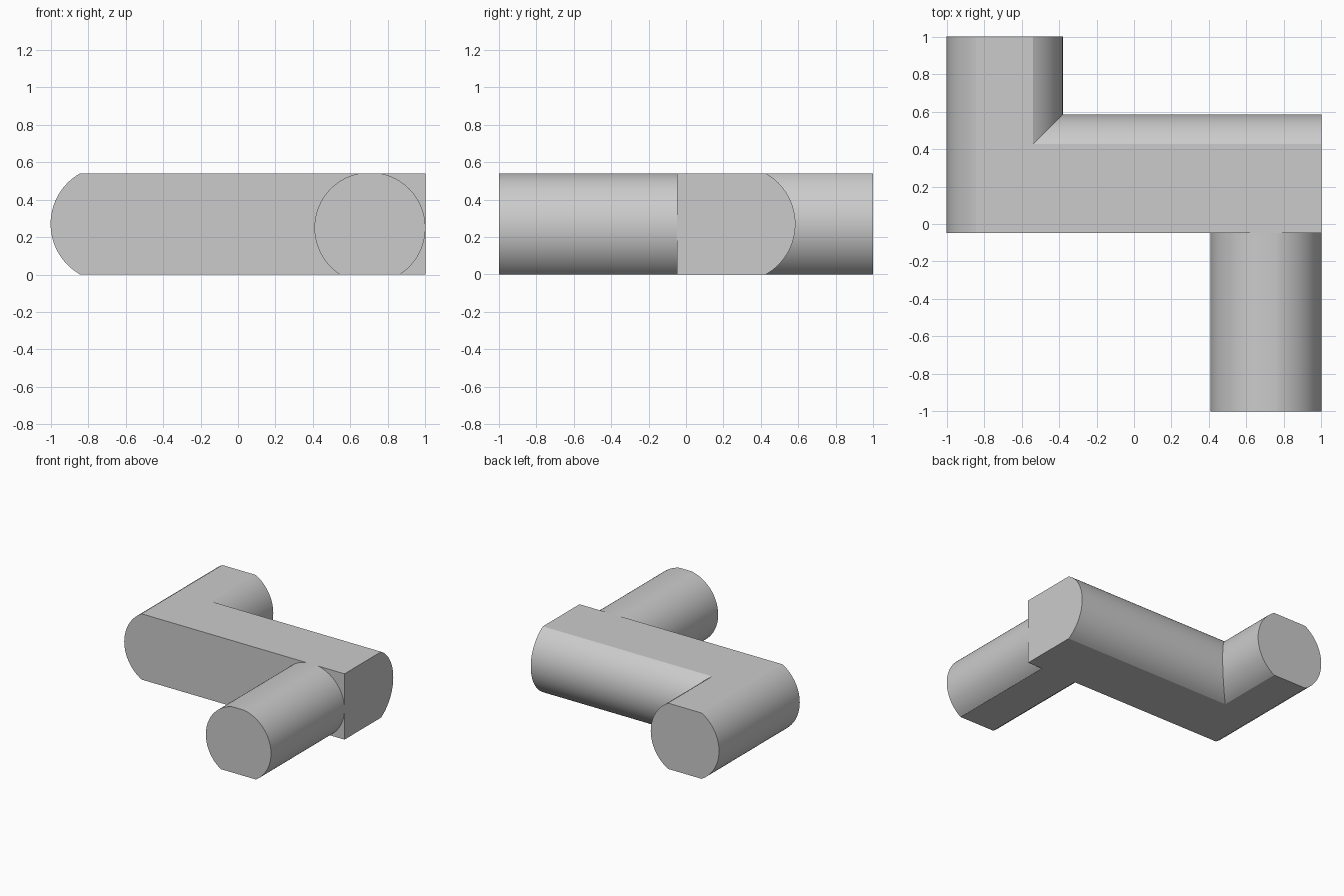
import bpy
import bmesh
import math
from mathutils import Vector

if "Cube" in bpy.data.objects:
    bpy.data.objects.remove(bpy.data.objects["Cube"], do_unlink=True)

HEIGHT = 0.54
FRONT = -0.047   # front face of the crossbar

grey = bpy.data.materials.new("plain_grey")
grey.use_nodes = True
colour = (0.6, 0.6, 0.6, 1)
grey.diffuse_color = colour
grey.node_tree.nodes["Principled BSDF"].inputs["Base Color"].default_value = colour


def arc(cu, cv, r, start, end, steps):
    """Points along a circular arc, angles in radians."""
    angles = [start + (end - start) * i / steps for i in range(steps + 1)]
    return [(cu + r * math.cos(a), cv + r * math.sin(a)) for a in angles]


def flattened_round(cu, cv, r, steps=32):
    """Round section with its top and bottom cut level."""
    top = math.asin(min(1, (HEIGHT - cv) / r))
    low = math.asin(cv / r)
    right = arc(cu, cv, r, -low, top, steps)
    left = arc(cu, cv, r, math.pi - top, math.pi + low, steps)
    return right + left


def prism(name, section, axis, start, end):
    """Extrude a section (horizontal, z) along the x or y axis."""
    bm = bmesh.new()
    place = (lambda u, z: (start, u, z)) if axis == "x" else (lambda u, z: (u, start, z))
    face = bm.faces.new([bm.verts.new(place(u, z)) for u, z in section])
    moved = bmesh.ops.extrude_face_region(bm, geom=[face], use_keep_orig=True)["geom"]
    shift = Vector((end - start, 0, 0) if axis == "x" else (0, end - start, 0))
    bmesh.ops.translate(bm, vec=shift, verts=[g for g in moved if isinstance(g, bmesh.types.BMVert)])
    bmesh.ops.recalc_face_normals(bm, faces=bm.faces)
    mesh = bpy.data.meshes.new(name)
    bm.to_mesh(mesh)
    bm.free()
    mesh.materials.append(grey)
    ob = bpy.data.objects.new(name, mesh)
    bpy.context.collection.objects.link(ob)
    bpy.ops.object.select_all(action="DESELECT")
    ob.select_set(True)
    bpy.context.view_layer.objects.active = ob
    bpy.ops.object.shade_smooth_by_angle(angle=math.radians(30))
    return ob


# Rear arm: round bar with flat top and bottom
R = 0.31
rear_arm = prism("rear_arm", flattened_round(-1 + R, HEIGHT / 2, R), "y", FRONT, 1)

# Crossbar: square front, rounded back
bend = math.asin(HEIGHT / 2 / R)
bar_section = [(FRONT, HEIGHT), (FRONT, 0)] + arc(0.585 - R, HEIGHT / 2, R, -bend, bend, 32)
crossbar = prism("crossbar", bar_section, "x", -1 + R, 1)

# Front arm: round bar resting on a flat underside
r = 0.296
front_arm = prism("front_arm", flattened_round(1 - r, 0.249, r), "y", -1, FRONT)
